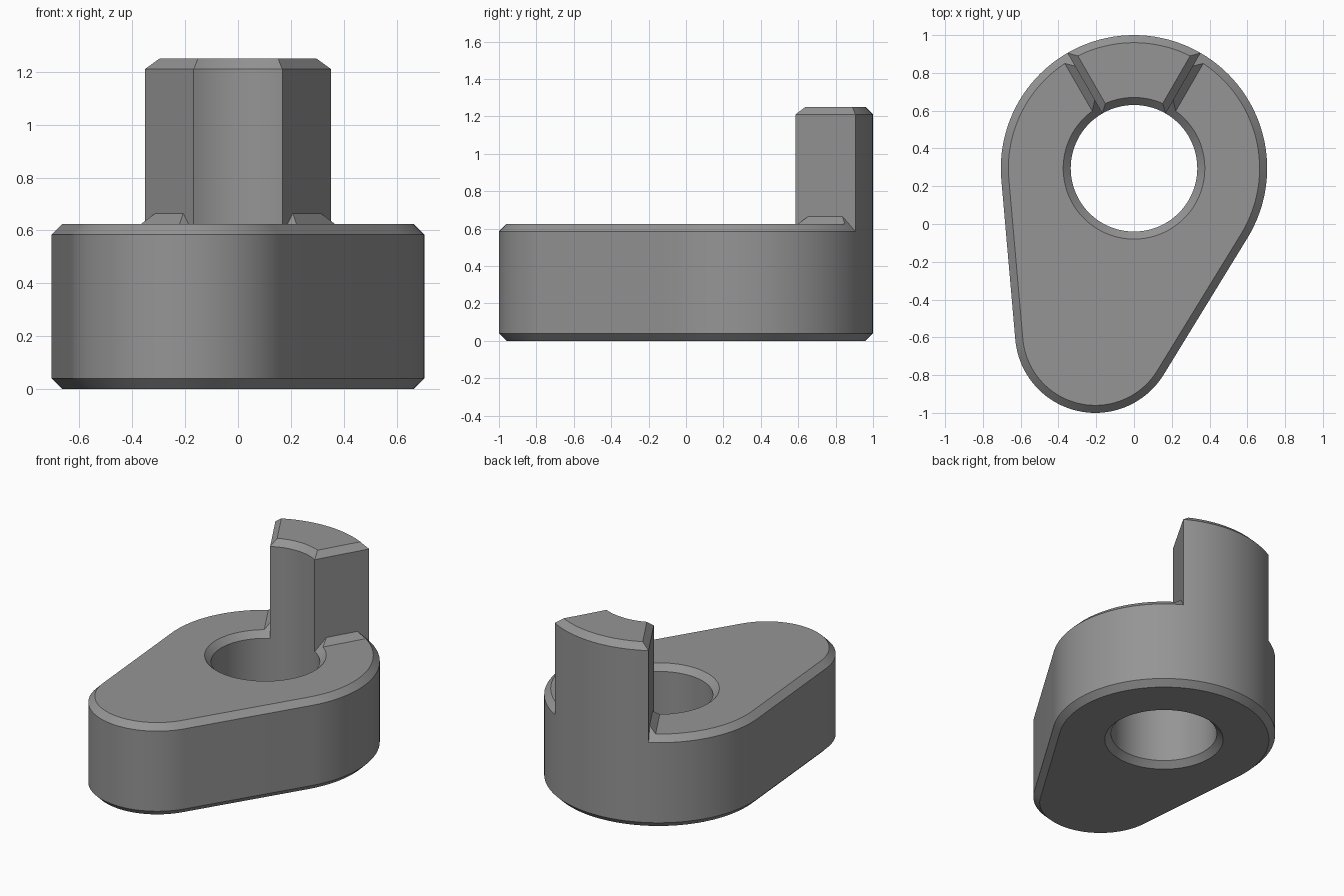
import bpy, bmesh, math
from mathutils import Vector

if "Cube" in bpy.data.objects:
    bpy.data.objects.remove(bpy.data.objects["Cube"])

BIG, BIG_R = Vector((0, 0.295)), 0.705        # rounded end around the hole
SMALL, SMALL_R = Vector((-0.205, -0.575)), 0.425
HOLE_R, CH = 0.335, 0.04                      # hole radius, chamfer size
TOP, POST_TOP = 0.625, 1.25
A0, A1 = math.radians(60), math.radians(120)  # angular span of the post

grey = bpy.data.materials.new("grey")
grey.diffuse_color = (0.3, 0.3, 0.3, 1)
grey.use_nodes = True
grey.node_tree.nodes["Principled BSDF"].inputs["Base Color"].default_value = grey.diffuse_color


def finish(bm, name):
    bmesh.ops.remove_doubles(bm, verts=bm.verts, dist=1e-5)
    bmesh.ops.recalc_face_normals(bm, faces=bm.faces)
    mesh = bpy.data.meshes.new(name)
    bm.to_mesh(mesh)
    bm.free()
    mesh.materials.append(grey)
    ob = bpy.data.objects.new(name, mesh)
    bpy.context.collection.objects.link(ob)
    bpy.ops.object.select_all(action='DESELECT')
    ob.select_set(True)
    bpy.context.view_layer.objects.active = ob
    bpy.ops.object.shade_smooth_by_angle(angle=math.radians(25))
    return ob


def span(a, b, n):
    return [a + (b - a) * i / n for i in range(n + 1)]


def polar(c, r, t, z):
    return Vector((c.x + r * math.cos(t), c.y + r * math.sin(t), z))


# Body: teardrop outline and hole swept through a chamfered section,
# left open on top where the post stands
d = SMALL - BIG
mid = math.atan2(d.y, d.x)
half = math.acos((BIG_R - SMALL_R) / d.length)
right, left = mid + half, mid - half + 2 * math.pi
outline = [(BIG, BIG_R, t) for t in
           span(right, A0, 30) + span(A0, A1, 20)[1:] + span(A1, left, 22)[1:]]
outline += [(SMALL, SMALL_R, t) for t in span(left, right + 2 * math.pi, 44)]
section = [(True, CH, 0), (True, 0, CH), (True, 0, TOP - CH), (True, CH, TOP),
           (False, CH, TOP), (False, 0, TOP - CH), (False, 0, CH), (False, CH, 0)]

bm = bmesh.new()
rings = []
for outer, inset, z in section:
    rings.append([bm.verts.new(polar(c, r - inset, t, z) if outer
                               else polar(BIG, HOLE_R + inset, t, z))
                  for c, r, t in outline])
n = len(outline)
for k in range(len(rings)):
    a, b = rings[k], rings[(k + 1) % len(rings)]
    for i in range(n):
        j = (i + 1) % n
        under_post = 30 <= i < 50
        if under_post and k in (2, 3, 4):
            continue
        vs = [a[i], a[j], b[j], b[i]]
        if (vs[0].co - vs[1].co).length < 1e-6:
            vs.pop(0)
        elif (vs[-1].co - vs[-2].co).length < 1e-6:
            vs.pop()
        if len(vs) > 2:
            bm.faces.new(vs)
finish(bm, "body")

# Post: ring sector with a chamfer around its top
bm = bmesh.new()


def arc(r, z, inset):
    s = math.asin(inset / r)
    return [bm.verts.new(polar(BIG, r, t, z)) for t in span(A0 + s, A1 - s, 20)]


def strip(a, b):
    for i in range(len(a) - 1):
        bm.faces.new((a[i], a[i + 1], b[i + 1], b[i]))


ladder = [arc(BIG_R, TOP - CH, 0), arc(BIG_R, POST_TOP - CH, 0),
          arc(BIG_R - CH, POST_TOP, CH), arc(HOLE_R + CH, POST_TOP, CH),
          arc(HOLE_R, POST_TOP - CH, 0), arc(HOLE_R, TOP - CH, 0)]
for a, b in zip(ladder, ladder[1:]):
    strip(a, b)
for e in (0, -1):
    o0, o1, o2, i2, i1, i0 = [row[e] for row in ladder]
    bm.faces.new((o1, o2, i2, i1))
    t = (A0, A1)[e]
    foot = [bm.verts.new(polar(BIG, r, t, TOP + CH))
            for r in (HOLE_R + 2 * CH, BIG_R - 2 * CH)]
    bm.faces.new((o0, o1, i1, i0, foot[0], foot[1]))
finish(bm, "post")

# Sloped fillets where the post sides meet the body
for name, t, side in (("right_fillet", A0, -1), ("left_fillet", A1, 1)):
    bm = bmesh.new()

    def off(r):
        return polar(BIG, r, t + side * math.asin(CH / r), TOP)

    p = [bm.verts.new(v) for v in (
        polar(BIG, HOLE_R, t, TOP - CH), polar(BIG, HOLE_R + 2 * CH, t, TOP + CH),
        polar(BIG, BIG_R - 2 * CH, t, TOP + CH), polar(BIG, BIG_R, t, TOP - CH),
        off(HOLE_R + CH), off(BIG_R - CH))]
    for f in ((0, 1, 4), (1, 2, 5, 4), (2, 3, 5), (0, 4, 5, 3), (0, 3, 2, 1)):
        bm.faces.new([p[i] for i in f])
    finish(bm, name)
